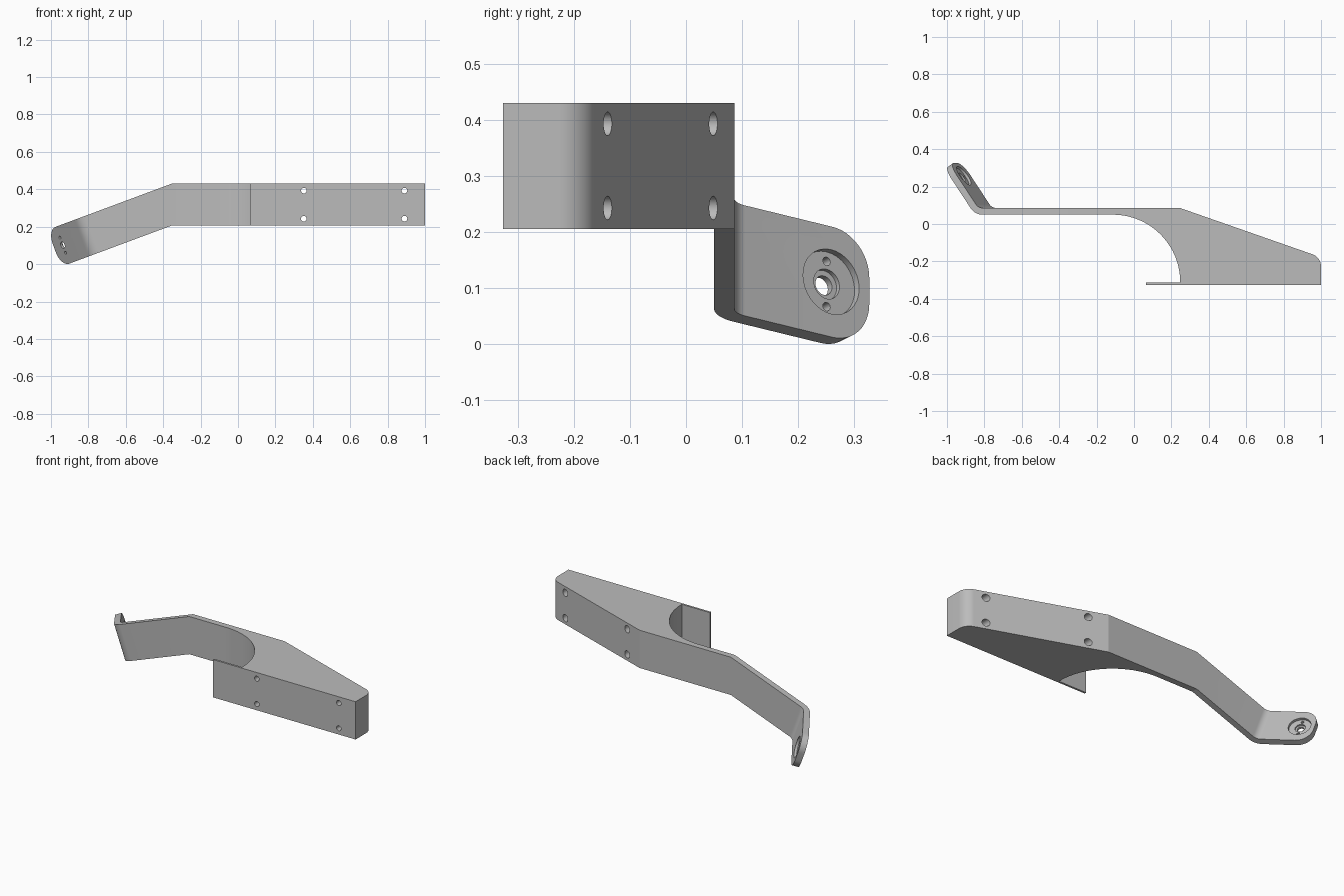
import bpy
import bmesh
from math import sin, cos, tan, radians
from mathutils import Vector

old = bpy.data.objects.get("Cube")
if old:
    bpy.data.objects.remove(old, do_unlink=True)

TILT, BEND = radians(20.4), radians(55)       # arm droop, tab fold
BACK, INNER, FRONT = 0.086, 0.05, -0.326      # y levels
THICK = BACK - INNER
Z_LOW, Z_HIGH = 0.206, 0.43
MITRE_X = -0.355
HALF_W = (Z_HIGH - Z_LOW) / 2 * cos(TILT)

grey = bpy.data.materials.new("plain grey")
grey.use_nodes = True
grey.diffuse_color = (0.5, 0.5, 0.5, 1)
grey.node_tree.nodes["Principled BSDF"].inputs["Base Color"].default_value = (0.5, 0.5, 0.5, 1)


def rounded(corners, steps):
    """Outline from (x, y, radius) corners, with arcs where radius > 0."""
    out = []
    for i, (x, y, r) in enumerate(corners):
        p = Vector((x, y))
        if not r:
            out.append(p)
            continue
        a = (Vector(corners[i - 1][:2]) - p).normalized()
        b = (Vector(corners[(i + 1) % len(corners)][:2]) - p).normalized()
        half = a.angle(b) / 2
        centre = p + (a + b).normalized() * (r / sin(half))
        start = p + a * (r / tan(half)) - centre
        end = p + b * (r / tan(half)) - centre
        sweep = start.angle(end)
        for k in range(steps + 1):
            t = k / steps
            out.append(centre + (start * sin((1 - t) * sweep) + end * sin(t * sweep)) / sin(sweep))
    return out


def prism(bm, low, high, open_edge):
    """Solid between two matching outlines, without the wall at open_edge."""
    a = [bm.verts.new(p) for p in low]
    b = [bm.verts.new(p) for p in high]
    bm.faces.new(a)
    bm.faces.new(b)
    n = len(a)
    for i in range(n):
        if i != open_edge:
            j = (i + 1) % n
            bm.faces.new((a[i], a[j], b[j], b[i]))
    return a, b


def arm_point(u, y, w):
    """Arm space: u along the drooping arm, w across its width."""
    return Vector((MITRE_X - u * cos(TILT) - w * sin(TILT), y,
                   (Z_LOW + Z_HIGH) / 2 - u * sin(TILT) + w * cos(TILT)))


bm = bmesh.new()

# Mounting block with the scooped side and thin front lip
block = rounded([
    (MITRE_X, BACK, 0), (MITRE_X, INNER, 0),
    (0.247, INNER, 0.36), (0.247, -0.314, 0),
    (0.063, -0.314, 0), (0.063, FRONT, 0),
    (1, FRONT, 0), (1, -0.178, 0.07), (0.245, BACK, 0)], 20)
prism(bm, [(p.x, p.y, Z_LOW) for p in block], [(p.x, p.y, Z_HIGH) for p in block], 0)

# Drooping arm with the folded tab
along = Vector((cos(BEND), sin(BEND)))
normal = Vector((-sin(BEND), cos(BEND)))
tip_out = Vector((0.669, 0.306))
tip_in = tip_out + normal * THICK
fold = tip_out.x - (tip_out.y - INNER) / tan(BEND)
strip = rounded([
    (0, BACK, 0), (0, INNER, 0), (fold, INNER, 0.045 + THICK),
    (tip_out.x, tip_out.y, 0), (tip_in.x, tip_in.y, 0),
    (fold - THICK * tan(BEND / 2), BACK, 0.045)], 8)


def arm_side(w):
    return [arm_point(p.x if i > 1 else -w * tan(TILT), p.y, w) for i, p in enumerate(strip)]


side_a, side_b = prism(bm, arm_side(-HALF_W), arm_side(HALF_W), 0)

# Round the tab tip corners
tip = strip.index(tip_out)
corner_edges = [bm.edges.get((s[tip], s[tip + 1])) for s in (side_a, side_b)]
bmesh.ops.bevel(bm, geom=corner_edges, offset=0.08, offset_type='OFFSET',
                segments=12, profile=0.5, affect='EDGES')

# Weld arm to block at the mitre
bmesh.ops.remove_doubles(bm, verts=bm.verts, dist=0.0001)
bmesh.ops.recalc_face_normals(bm, faces=bm.faces)
mesh = bpy.data.meshes.new("bracket_arm")
bm.to_mesh(mesh)
bm.free()
mesh.materials.append(grey)
bracket = bpy.data.objects.new("bracket_arm", mesh)
bpy.context.collection.objects.link(bracket)
bpy.context.view_layer.objects.active = bracket
bracket.select_set(True)


def drill(start, end, radius):
    """Cut a round hole from start to end."""
    start, end = Vector(start), Vector(end)
    axis = end - start
    cut = bmesh.new()
    bmesh.ops.create_cone(cut, cap_ends=True, segments=32, radius1=radius,
                          radius2=radius, depth=axis.length)
    data = bpy.data.meshes.new("drill")
    cut.to_mesh(data)
    cut.free()
    data.materials.append(grey)
    cutter = bpy.data.objects.new("drill", data)
    cutter.hide_render = True
    bpy.context.collection.objects.link(cutter)
    cutter.rotation_mode = 'QUATERNION'
    cutter.rotation_quaternion = axis.to_track_quat('Z', 'Y')
    cutter.location = (start + end) / 2
    mod = bracket.modifiers.new("hole", 'BOOLEAN')
    mod.operation = 'DIFFERENCE'
    mod.solver = 'EXACT'
    mod.object = cutter
    bpy.ops.object.modifier_apply(modifier=mod.name)
    bpy.data.objects.remove(cutter, do_unlink=True)


# Bolt holes through the block, wider from the back
for x in (0.352, 0.89):
    for z in (0.243, 0.393):
        drill((x, 0.2, z), (x, -0.4, z), 0.015)
        drill((x, 0.2, z), (x, -0.25, z), 0.021)

# Stepped round seat and screw holes in the tab
seat = tip_in - along * 0.083


def tab_drill(depth, radius, w=0):
    a, b = seat + normal * 0.03, seat - normal * depth
    drill(arm_point(a.x, a.y, w), arm_point(b.x, b.y, w), radius)


tab_drill(0.014, 0.061)
tab_drill(0.023, 0.028)
tab_drill(0.06, 0.018)
for w in (-0.043, 0.043):
    tab_drill(0.06, 0.008, w)

bpy.ops.object.shade_smooth_by_angle(angle=radians(15))
